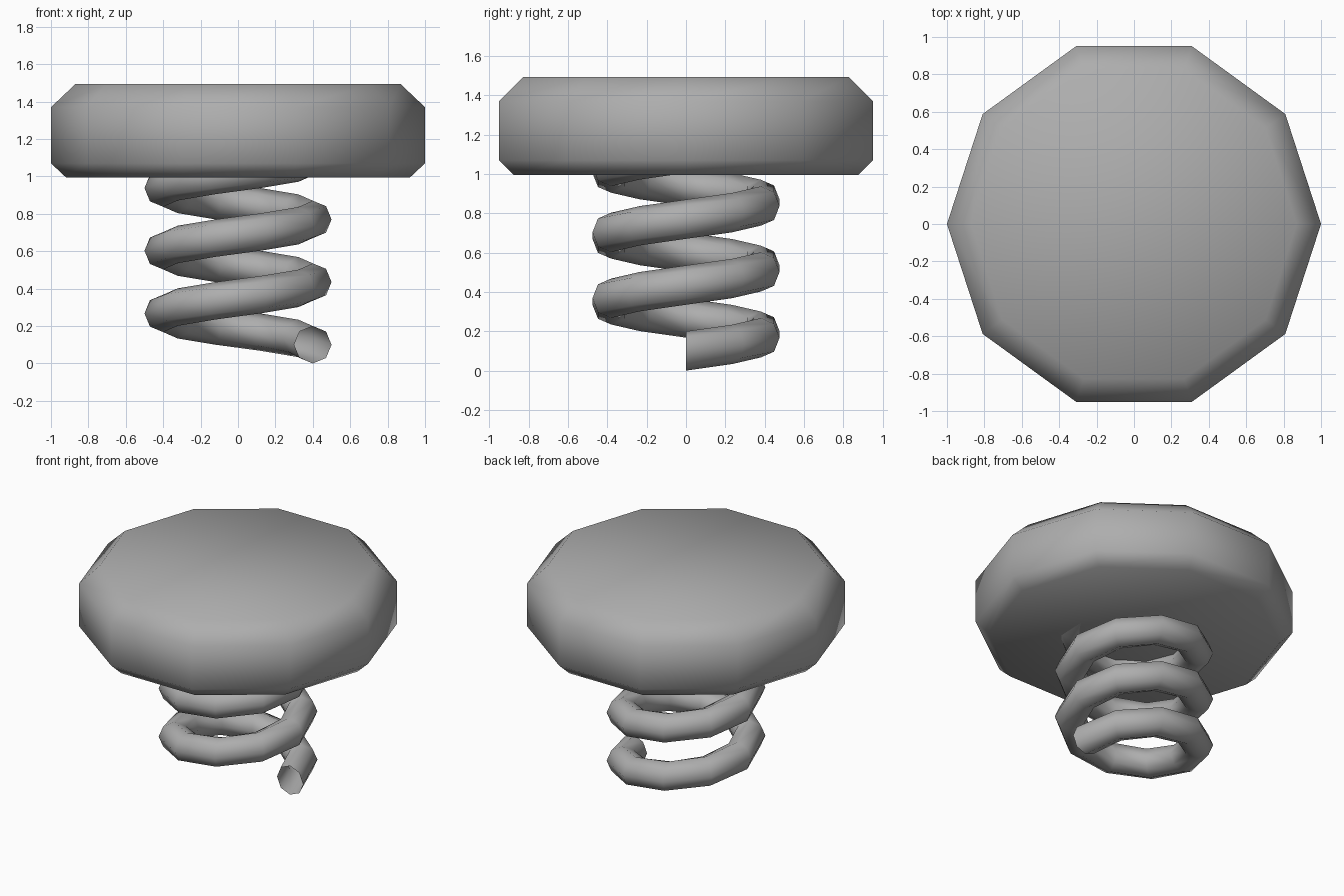
import bpy
import math

cube = bpy.data.objects.get("Cube")
if cube:
    bpy.data.objects.remove(cube, do_unlink=True)

# Single mid grey material
GREY = (0.42, 0.42, 0.42, 1)
grey = bpy.data.materials.new("mid grey")
grey.use_nodes = True
grey.diffuse_color = GREY
grey.node_tree.nodes["Principled BSDF"].inputs["Base Color"].default_value = GREY

SIDES = 10  # steps around the axis, shared by pad and coil


def ring_faces(rings, n):
    """Quads joining successive closed rings of n vertices."""
    return [(r * n + i, r * n + (i + 1) % n,
             (r + 1) * n + (i + 1) % n, (r + 1) * n + i)
            for r in range(rings - 1) for i in range(n)]


def make_object(name, verts, faces):
    mesh = bpy.data.meshes.new(name)
    mesh.from_pydata(verts, [], faces)
    mesh.materials.append(grey)
    for poly in mesh.polygons:
        poly.use_smooth = True
    mesh.update()
    obj = bpy.data.objects.new(name, mesh)
    bpy.context.collection.objects.link(obj)


# Bevelled ten-sided pad: (radius, height) profile from bottom to top
profile = [(0.92, 0.995), (1.0, 1.07), (1.0, 1.37), (0.87, 1.493)]
verts = [(r * math.cos(math.tau * i / SIDES), r * math.sin(math.tau * i / SIDES), z)
         for r, z in profile for i in range(SIDES)]
last = (len(profile) - 1) * SIDES
faces = ring_faces(len(profile), SIDES)
faces.append(tuple(reversed(range(SIDES))))
faces.append(tuple(range(last, last + SIDES)))
make_object("top_pad", verts, faces)

# Coil spring: an upright octagon swept up three turns, open at the ends
TURNS, PITCH, COIL_R, WIRE_R, WIRE_SIDES = 3, 0.335, 0.4, 0.1, 8
rings = TURNS * SIDES + 1
verts = []
for s in range(rings):
    a = math.tau * s / SIDES
    for k in range(WIRE_SIDES):
        b = math.tau * k / WIRE_SIDES
        r = COIL_R + WIRE_R * math.cos(b)
        z = WIRE_R + PITCH * s / SIDES + WIRE_R * math.sin(b)
        verts.append((r * math.cos(a), r * math.sin(a), z))
# Winding reversed so the normals point out of the wire
faces = [tuple(reversed(f)) for f in ring_faces(rings, WIRE_SIDES)]
make_object("coil_spring", verts, faces)
